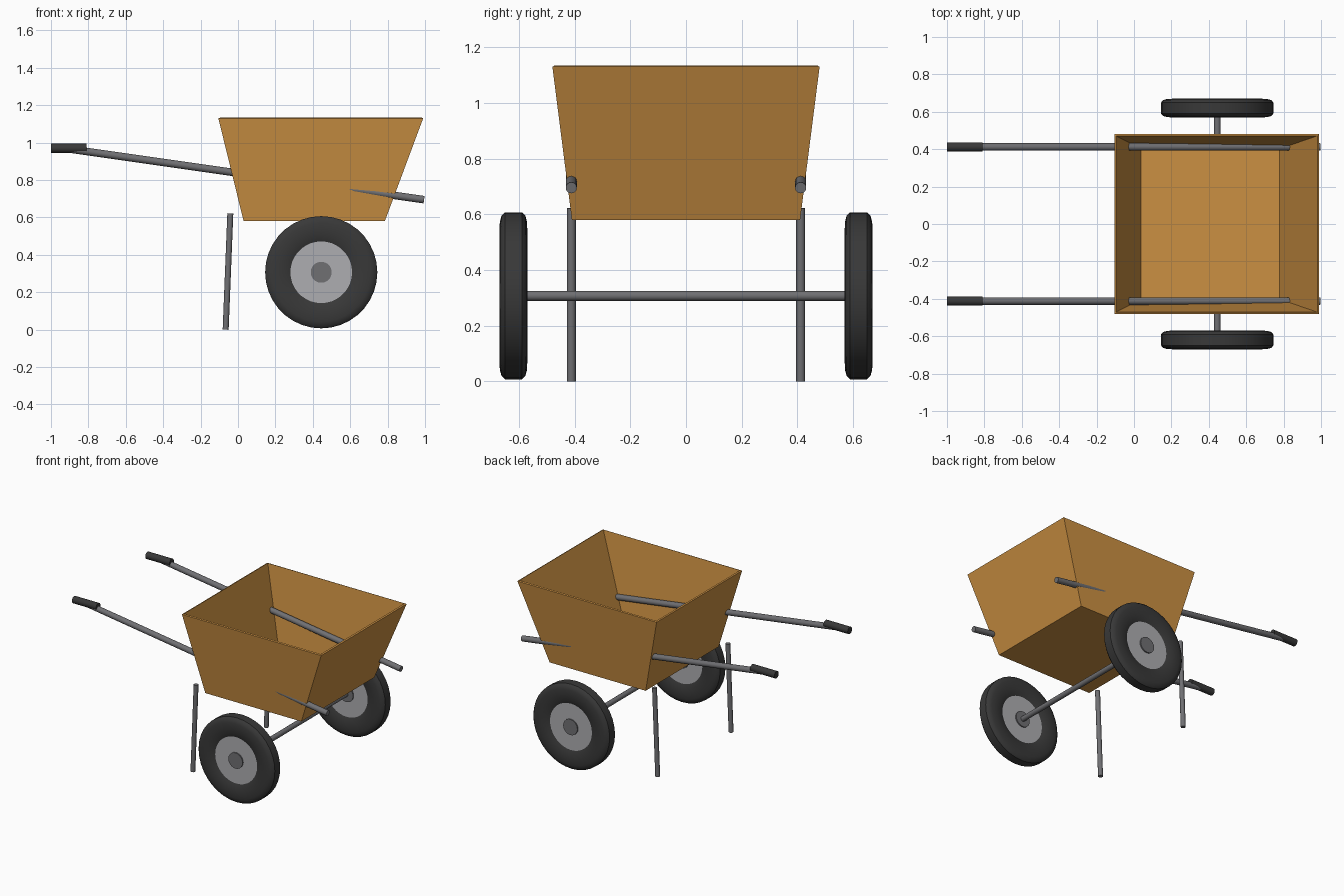
import bpy, bmesh, math
from mathutils import Vector

cube = bpy.data.objects.get("Cube")
if cube:
    bpy.data.objects.remove(cube, do_unlink=True)


def material(name, rgb):
    m = bpy.data.materials.new(name)
    m.use_nodes = True
    colour = (*rgb, 1)
    m.diffuse_color = colour
    m.node_tree.nodes["Principled BSDF"].inputs["Base Color"].default_value = colour
    return m


wood = material("orange wood", (0.6, 0.28, 0.055))
steel = material("grey steel", (0.16, 0.16, 0.17))
hub_grey = material("light hub grey", (0.42, 0.42, 0.44))
rubber = material("black rubber", (0.04, 0.04, 0.04))


def finish(bm, name, mat, smooth=True):
    bmesh.ops.recalc_face_normals(bm, faces=bm.faces)
    mesh = bpy.data.meshes.new(name)
    bm.to_mesh(mesh)
    bm.free()
    mesh.materials.append(mat)
    obj = bpy.data.objects.new(name, mesh)
    bpy.context.collection.objects.link(obj)
    if smooth:
        bpy.ops.object.select_all(action="DESELECT")
        obj.select_set(True)
        bpy.context.view_layer.objects.active = obj
        bpy.ops.object.shade_smooth_by_angle(angle=math.radians(40))
    return obj


def rod(name, start, end, radius, mat, sides=16):
    """Capped cylinder between two points."""
    a, b = Vector(start), Vector(end)
    bm = bmesh.new()
    bmesh.ops.create_cone(bm, cap_ends=True, segments=sides, radius1=radius,
                          radius2=radius, depth=(b - a).length)
    turn = (b - a).to_track_quat("Z", "Y").to_matrix()
    bmesh.ops.rotate(bm, matrix=turn, verts=bm.verts)
    bmesh.ops.translate(bm, vec=(a + b) / 2, verts=bm.verts)
    return finish(bm, name, mat)


# Open flared tub with thin walls
bm = bmesh.new()


def ring(x0, x1, y, z):
    return [bm.verts.new(p) for p in ((x0, -y, z), (x1, -y, z), (x1, y, z), (x0, y, z))]


floor = ring(0.03, 0.785, 0.41, 0.58)
rim = ring(-0.105, 0.99, 0.48, 1.13)
bm.faces.new(floor[::-1])
for i in range(4):
    j = (i + 1) % 4
    bm.faces.new((floor[i], floor[j], rim[j], rim[i]))
bmesh.ops.recalc_face_normals(bm, faces=bm.faces)
# make the sheet face outwards so the thickness grows inwards
bm.faces.ensure_lookup_table()
flip = bm.faces[0].normal.z > 0
tub = finish(bm, "tub", wood, smooth=False)
if flip:
    tub.data.flip_normals()
shell = tub.modifiers.new("wall thickness", "SOLIDIFY")
shell.thickness = 0.01
shell.offset = -1
shell.use_even_offset = True

# Axle
AX, AZ = 0.445, 0.307
rod("axle", (AX, -0.62, AZ), (AX, 0.62, AZ), 0.018, steel)

# Half of the tire section: (radius, half width)
section = [(0.165, 0.036), (0.19, 0.046), (0.23, 0.05), (0.265, 0.049),
           (0.288, 0.043), (0.3, 0.03)]
section += [(r, -w) for r, w in reversed(section)]

for side, label in ((-1, "right"), (1, "left")):
    # Poles, grips and legs
    y = side * 0.412
    rod(label + "_handle_pole", (-0.93, y, 0.97), (0.995, y, 0.695), 0.02, steel)
    rod(label + "_handle_grip", (-1, y, 0.97), (-0.81, y, 0.97), 0.025, rubber)
    rod(label + "_leg", (-0.066, y, 0), (-0.041, y, 0.622), 0.016, steel)

    # Tire, wheel disc and hub cap
    wy = side * 0.62
    bm = bmesh.new()
    verts = [bm.verts.new((AX + r, wy + w, AZ)) for r, w in section]
    edges = [bm.edges.new((verts[i], verts[(i + 1) % len(verts)]))
             for i in range(len(verts))]
    bmesh.ops.spin(bm, geom=verts + edges, cent=(AX, wy, AZ), axis=(0, 1, 0),
                   angle=math.tau, steps=36)
    bmesh.ops.remove_doubles(bm, verts=bm.verts, dist=0.0005)
    finish(bm, label + "_tire", rubber)
    rod(label + "_wheel_disc", (AX, wy - 0.036, AZ), (AX, wy + 0.036, AZ),
        0.168, hub_grey, 36)
    rod(label + "_hub_cap", (AX, wy - 0.044, AZ), (AX, wy + 0.044, AZ),
        0.056, steel, 20)
